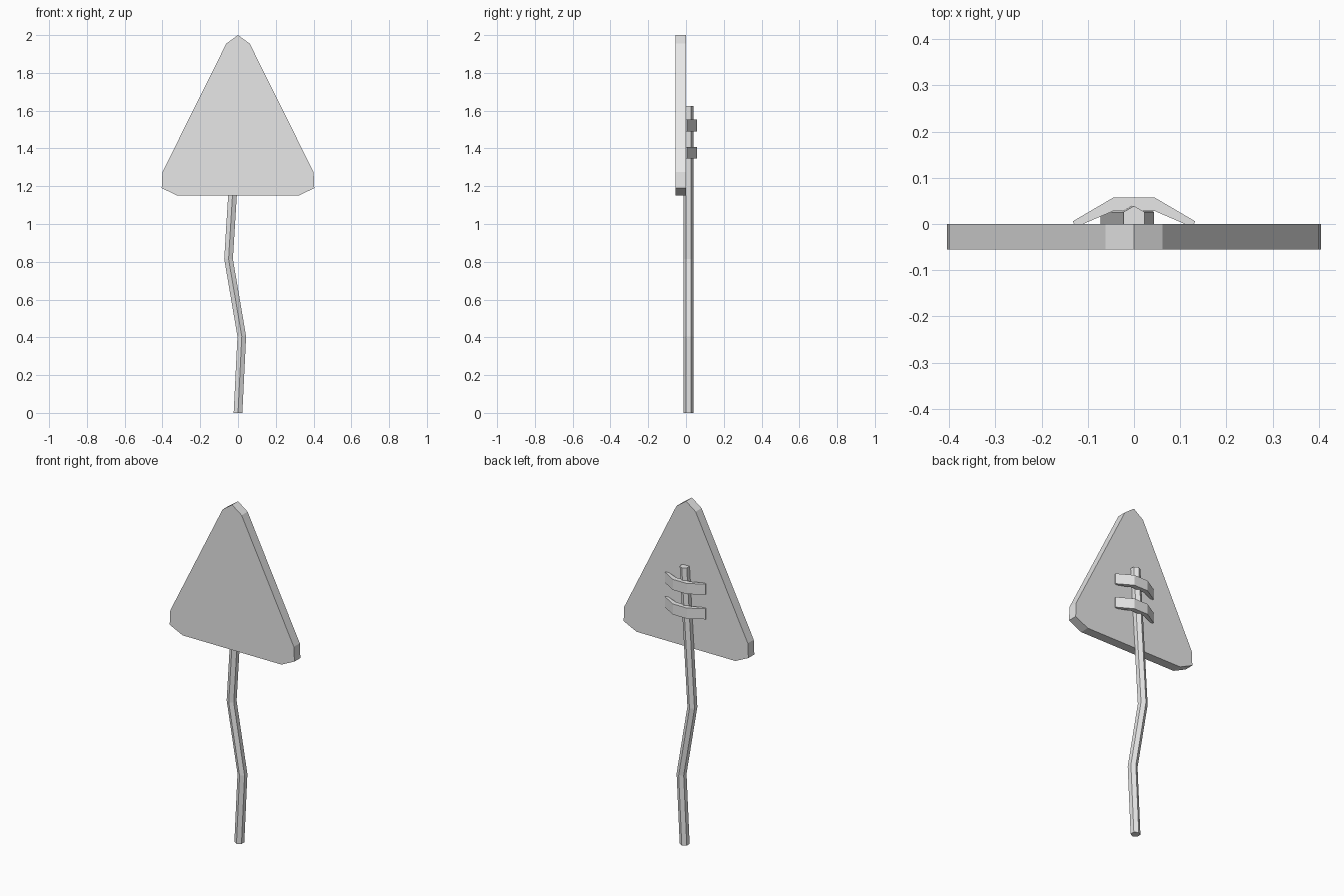
import bpy
import bmesh
from math import sin, cos, pi

cube = bpy.data.objects.get("Cube")
if cube:
    bpy.data.objects.remove(cube, do_unlink=True)

GREY = (0.8, 0.8, 0.8, 1)
grey = bpy.data.materials.new("light grey")
grey.use_nodes = True
grey.diffuse_color = GREY
grey.node_tree.nodes["Principled BSDF"].inputs["Base Color"].default_value = GREY


def loft(name, rings):
    """Join equal-length rings of points into a closed, flat-shaded solid."""
    bm = bmesh.new()
    loops = [[bm.verts.new(p) for p in ring] for ring in rings]
    for a, b in zip(loops, loops[1:]):
        for i in range(len(a)):
            j = (i + 1) % len(a)
            bm.faces.new((a[i], a[j], b[j], b[i]))
    bm.faces.new(loops[0])
    bm.faces.new(loops[-1])
    bmesh.ops.recalc_face_normals(bm, faces=bm.faces)
    mesh = bpy.data.meshes.new(name)
    bm.to_mesh(mesh)
    bm.free()
    mesh.materials.append(grey)
    obj = bpy.data.objects.new(name, mesh)
    bpy.context.collection.objects.link(obj)
    return obj


# Triangular plate with clipped corners
half = [(0.062, 1.955), (0.4, 1.275), (0.404, 1.19), (0.32, 1.15)]
outline = [(0, 2)] + half + [(-x, z) for x, z in reversed(half)]
loft("sign_plate", [[(x, y, z) for x, z in outline] for y in (-0.055, 0)])

# Bent hexagonal pole
path = [(0, 0), (0.02, 0.405), (-0.05, 0.815), (0, 1.625)]
hexagon = [(0.0265 * sin(i * pi / 3), 0.0125 + 0.0265 * cos(i * pi / 3)) for i in range(6)]
loft("pole", [[(px + x, y, z) for x, y in hexagon] for px, z in path])

# Two straps clamping the pole to the back of the plate
strap = [(0.11, 0), (0.13, 0), (0.132, 0.006), (0.045, 0.057)]
inner = (0.045, 0.028)
section = [inner] + strap + [(-x, y) for x, y in reversed(strap)] + [(-inner[0], inner[1])]
for name, low in (("lower_strap", 1.346), ("upper_strap", 1.49)):
    loft(name, [[(x, y, z) for x, y in section] for z in (low, low + 0.062)])
